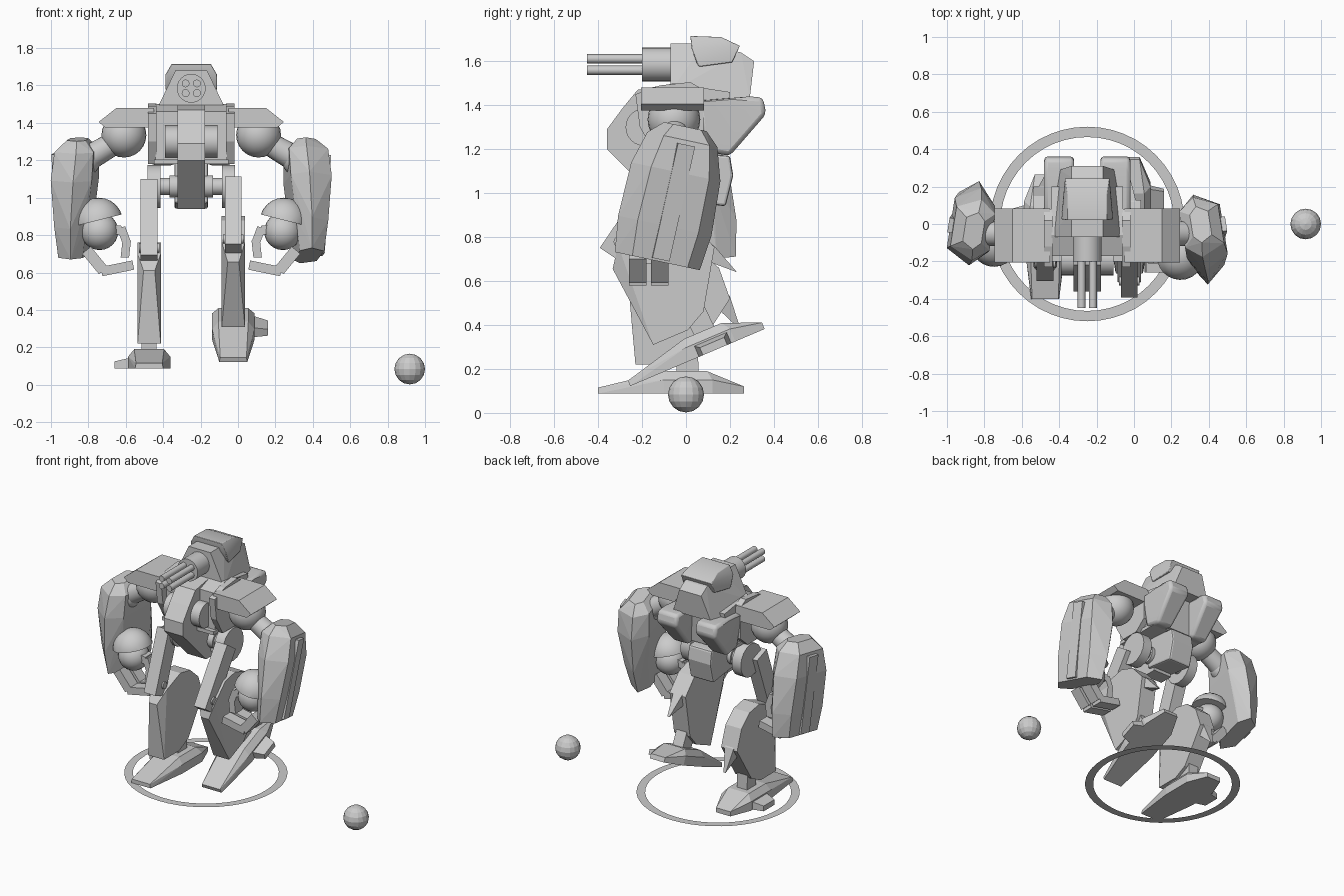
import bpy, bmesh
from math import radians
from mathutils import Matrix, Vector

cube = bpy.data.objects.get("Cube")
if cube:
    bpy.data.objects.remove(cube)

CX = -0.25  # centre line of the walker
SIDES = (("left", 1), ("right", -1))


def finish(name, bm, side=1, pose=Matrix(), bevel=0, smooth=False):
    bm.transform(Matrix.Translation((CX, 0, 0)) @ Matrix.Diagonal((side, 1, 1, 1)) @ pose)
    bmesh.ops.recalc_face_normals(bm, faces=bm.faces)
    me = bpy.data.meshes.new(name)
    bm.to_mesh(me)
    bm.free()
    ob = bpy.data.objects.new(name, me)
    bpy.context.collection.objects.link(ob)
    if smooth:
        me.shade_smooth()
        me.set_sharp_from_angle(angle=radians(35))
    if bevel:
        mod = ob.modifiers.new("bevel", "BEVEL")
        mod.width, mod.segments, mod.limit_method = bevel, 2, "ANGLE"
    return ob


def hull(name, pts, **kw):
    """Convex solid around points, with flat faces merged."""
    bm = bmesh.new()
    for p in pts:
        bm.verts.new(p)
    res = bmesh.ops.convex_hull(bm, input=bm.verts)
    loose = {v for v in res["geom_interior"] + res["geom_unused"] if isinstance(v, bmesh.types.BMVert)}
    bmesh.ops.delete(bm, geom=list(loose), context="VERTS")
    bmesh.ops.dissolve_limit(bm, angle_limit=radians(1), verts=bm.verts, edges=bm.edges)
    return finish(name, bm, **kw)


def slab(name, profile, u, half, **kw):
    """Side profile (y, z) given thickness across x; half may depend on (y, z)."""
    w = half if callable(half) else lambda y, z: half
    return hull(name, [(u + s * w(y, z), y, z) for y, z in profile for s in (-1, 1)], **kw)


def bar(name, p, q, wide, deep, **kw):
    """Square bar between two points; for upright bars, wide runs along x."""
    p, q = Vector(p), Vector(q)
    d = (q - p).normalized()
    a = Vector((0, 1, 0)).cross(d) if abs(d.x) > 0.3 else Vector((1, 0, 0))
    a.normalize()
    b = d.cross(a)
    return hull(name, [e + a * wide * i + b * deep * j for e in (p, q)
                       for i in (-0.5, 0.5) for j in (-0.5, 0.5)], **kw)


def rod(name, p, q, r1, r2=None, seg=24, **kw):
    p, q = Vector(p), Vector(q)
    m = Matrix.Translation((p + q) / 2) @ (q - p).to_track_quat("Z", "Y").to_matrix().to_4x4()
    bm = bmesh.new()
    bmesh.ops.create_cone(bm, cap_ends=True, segments=seg, radius1=r1, radius2=r2 or r1,
                          depth=(q - p).length, matrix=m)
    return finish(name, bm, smooth=True, **kw)


def ball(name, c, r, smooth=True, dome=False, seg=24, **kw):
    bm = bmesh.new()
    bmesh.ops.create_uvsphere(bm, u_segments=seg, v_segments=seg // 2, radius=r,
                              matrix=Matrix.Translation(c))
    if dome:
        cut = bmesh.ops.bisect_plane(bm, geom=bm.verts[:] + bm.edges[:] + bm.faces[:],
                                     plane_co=Vector(c) + Vector((0, 0, 0.01)),
                                     plane_no=(0.25, 0, 1), clear_inner=True)
        bmesh.ops.contextual_create(bm, geom=[e for e in cut["geom_cut"]
                                              if isinstance(e, bmesh.types.BMEdge)])
    return finish(name, bm, smooth=smooth, **kw)


# Base ring and marker ball
bm = bmesh.new()
for radius in (0.52, 0.465):
    bmesh.ops.create_circle(bm, segments=48, radius=radius, matrix=Matrix.Translation((0, 0, 0.085)))
bmesh.ops.bridge_loops(bm, edges=bm.edges)
finish("base_ring", bm)
ball("marker_ball", (0.918 - CX, 0, 0.084), 0.082, smooth=False, seg=16)

# Head, hood and gun
slab("head", [(-0.07, 1.46), (-0.07, 1.58), (-0.07, 1.68), (0.08, 1.68), (0.25, 1.64), (0.31, 1.6),
              (0.29, 1.43), (0, 1.43)],
     0, lambda y, z: max(0.085, 0.19 - max(0, z - 1.48) * 0.9 - max(0, y) * 0.15))
slab("hood", [(0.02, 1.715), (0.05, 1.59), (0.06, 1.575), (0.21, 1.595), (0.245, 1.67), (0.16, 1.71), (0.025, 1.66)],
     0, lambda y, z: 0.105 if z > 1.69 else 0.137 - max(0, y - 0.06) * 0.1, bevel=0.015, smooth=True)
rod("gun_hub", (0, -0.2, 1.585), (0, -0.05, 1.585), 0.077)
for i in (-1, 1):
    for j in (-1, 1):
        rod("gun_barrel", (0.03 * i, -0.45, 1.585 + 0.026 * j), (0.03 * i, -0.19, 1.585 + 0.026 * j), 0.021, seg=12)

# Torso
slab("torso", [(-0.17, 1.19), (-0.17, 1.46), (-0.06, 1.5), (0.2, 1.46), (0.17, 1.19)], 0, 0.19)
slab("torso_floor", [(-0.2, 1.18), (-0.2, 1.205), (0.15, 1.205), (0.15, 1.18)], 0, 0.2)
slab("chest_keel", [(-0.05, 1.5), (-0.22, 1.47), (-0.29, 1.385), (-0.36, 1.29), (-0.36, 1.2), (-0.1, 0.94), (0, 0.94)],
     0, 0.073)
rod("chest_drum", (-0.14, -0.19, 1.3), (0.14, -0.19, 1.3), 0.085)

# Pelvis
slab("pelvis", [(-0.05, 0.97), (-0.05, 1.19), (0.2, 1.17), (0.215, 1.08), (0.18, 0.94)], 0, 0.09, bevel=0.012)
rod("pelvis_axle", (-0.2, -0.03, 1.06), (0.2, -0.03, 1.06), 0.045)
rod("pelvis_drum", (-0.115, -0.03, 1.06), (0.115, -0.03, 1.06), 0.06)

KNEE = Vector((0, -0.25, 0.673))
SOLE = Vector((0, 0.005, 0.09))
stride = (Matrix.Translation((0, 0.118, 0.282)) @ Matrix.Rotation(radians(23), 4, "X")
          @ Matrix.Translation(-SOLE))
leg_pose = {"left": stride, "right": Matrix()}
ELBOW = Vector((0.57, -0.05, 1.2))
swing = {"left": -12, "right": 6}
hand_depth = {"left": -0.17, "right": -0.1}

for label, s in SIDES:
    # Back pod and shoulder plate
    slab(label + "_back_pod", [(0.05, 1.42), (0.29, 1.44), (0.35, 1.435), (0.365, 1.36), (0.2, 1.17), (0.08, 1.19)],
         0.15, lambda y, z: 0.08 if z > 1.3 else 0.062, side=s, bevel=0.02, smooth=True)
    slab(label + "_shoulder_plate", [(-0.21, 1.3), (-0.23, 1.45), (-0.12, 1.49), (0.02, 1.505), (0.08, 1.47),
                                     (0.08, 1.25), (0, 1.18), (-0.14, 1.18)], 0.208, 0.022, side=s)

    # Shoulder pad, joint and upper arm
    pad = [(0.2, 1.48), (0.4, 1.48), (0.495, 1.405), (0.46, 1.375), (0.2, 1.375)]
    hull(label + "_shoulder_pad", [(u, y, z) for u, z in pad for y in (-0.205, 0.083)], side=s)
    ball(label + "_shoulder_joint", (0.36, -0.055, 1.335), 0.12, side=s)
    rod(label + "_upper_arm", (0.38, -0.055, 1.31), ELBOW, 0.06, 0.07, side=s)
    ball(label + "_elbow", ELBOW, 0.085, side=s)

    # Forearm shell: rings of (height, inner, outer, half depth)
    pose = (Matrix.Translation(ELBOW) @ Matrix.Rotation(radians(swing[label]), 4, "X")
            @ Matrix.Rotation(radians(9), 4, "Z") @ Matrix.Translation(-ELBOW))
    rings = [(1.31, 0.56, 0.66, 0.1), (1.25, 0.51, 0.72, 0.165), (1.1, 0.515, 0.735, 0.21),
             (0.85, 0.55, 0.715, 0.22), (0.685, 0.565, 0.695, 0.2)]
    hull(label + "_forearm_shell", [(u, -0.03 + e * h * k, z) for z, a, b, h in rings for e in (-1, 1)
                                    for u, k in ((a, 0.6), (a * 0.6 + b * 0.4, 1), (b, 0.65))], side=s, pose=pose)
    bar(label + "_forearm_ridge", (0.69, -0.03, 0.695), (0.725, -0.03, 1.23), 0.045, 0.08, side=s, pose=pose)

    # Hand: ball wrist, domed cap, two hooked fingers and a thumb
    y = hand_depth[label]
    ball(label + "_wrist", (0.49, y, 0.82), 0.1, side=s)
    ball(label + "_wrist_cap", (0.495, y, 0.87), 0.13, dome=True, side=s)
    for dy in (-0.05, 0.05):
        bar(label + "_finger_base", (0.56, y + dy, 0.72), (0.47, y + dy, 0.61), 0.06, 0.08, side=s)
        bar(label + "_finger_tip", (0.48, y + dy, 0.605), (0.31, y + dy, 0.64), 0.05, 0.08, side=s)
    bar(label + "_thumb_base", (0.45, y, 0.835), (0.375, y, 0.825), 0.05, 0.08, side=s)
    bar(label + "_thumb_knuckle", (0.375, y, 0.84), (0.345, y, 0.76), 0.045, 0.08, side=s)
    bar(label + "_thumb_tip", (0.345, y, 0.77), (0.355, y, 0.68), 0.045, 0.08, side=s)

    # Hip and thigh
    leg = leg_pose[label]
    rod(label + "_hip_disc", (0.165, -0.03, 1.06), (0.235, -0.03, 1.06), 0.115, seg=16, side=s)
    knee = leg @ KNEE
    hip = Vector((0, -0.1, 1.08))
    lift = Vector((0.225, 0, 0))
    bar(label + "_thigh", hip + lift, knee + lift, 0.09, 0.115, side=s)
    rod(label + "_knee_pin", knee + Vector((0.17, 0.04, 0.06)), knee + Vector((0.28, 0.04, 0.06)), 0.025,
        seg=12, side=s)

    # Shin with rear spur and ankle
    slab(label + "_shin", [(-0.265, 0.61), (-0.23, 0.22), (-0.06, 0.22), (0.04, 0.27), (0.2, 0.52),
                           (0.15, 0.66), (0.06, 0.74), (-0.05, 0.76), (-0.2, 0.7)],
         0.225, lambda y, z: 0.03 if y < -0.24 else 0.062, side=s, pose=leg)
    slab(label + "_shin_spur", [(0.12, 0.62), (0.2, 0.53), (0.16, 0.46), (0.25, 0.375)],
         0.225, lambda y, z: 0.008 if y > 0.22 else 0.035, side=s, pose=leg)
    bar(label + "_ankle", (0.225, 0.01, 0.14), (0.225, 0, 0.36), 0.08, 0.1, side=s, pose=leg)

    # Foot with outer toe
    outline = [(0.075, -0.4, 0.088), (0.113, -0.1, 0.088), (0.113, 0.12, 0.088), (0.055, 0.265, 0.088),
               (0.07, -0.4, 0.115), (0.113, -0.1, 0.15), (0.113, 0.12, 0.15), (0.055, 0.265, 0.12),
               (0.08, -0.09, 0.19), (0.08, 0.095, 0.19)]
    hull(label + "_foot", [(0.225 + e * u, v, z) for u, v, z in outline for e in (-1, 1)], side=s, pose=leg)
    toe = [(0.3, 0.09, 0.15), (0.41, 0.06, 0.125)]
    hull(label + "_outer_toe", [(u, 0.02 + e * h, z) for u, h, top in toe for e in (-1, 1) for z in (0.088, top)],
         side=s, pose=leg)
